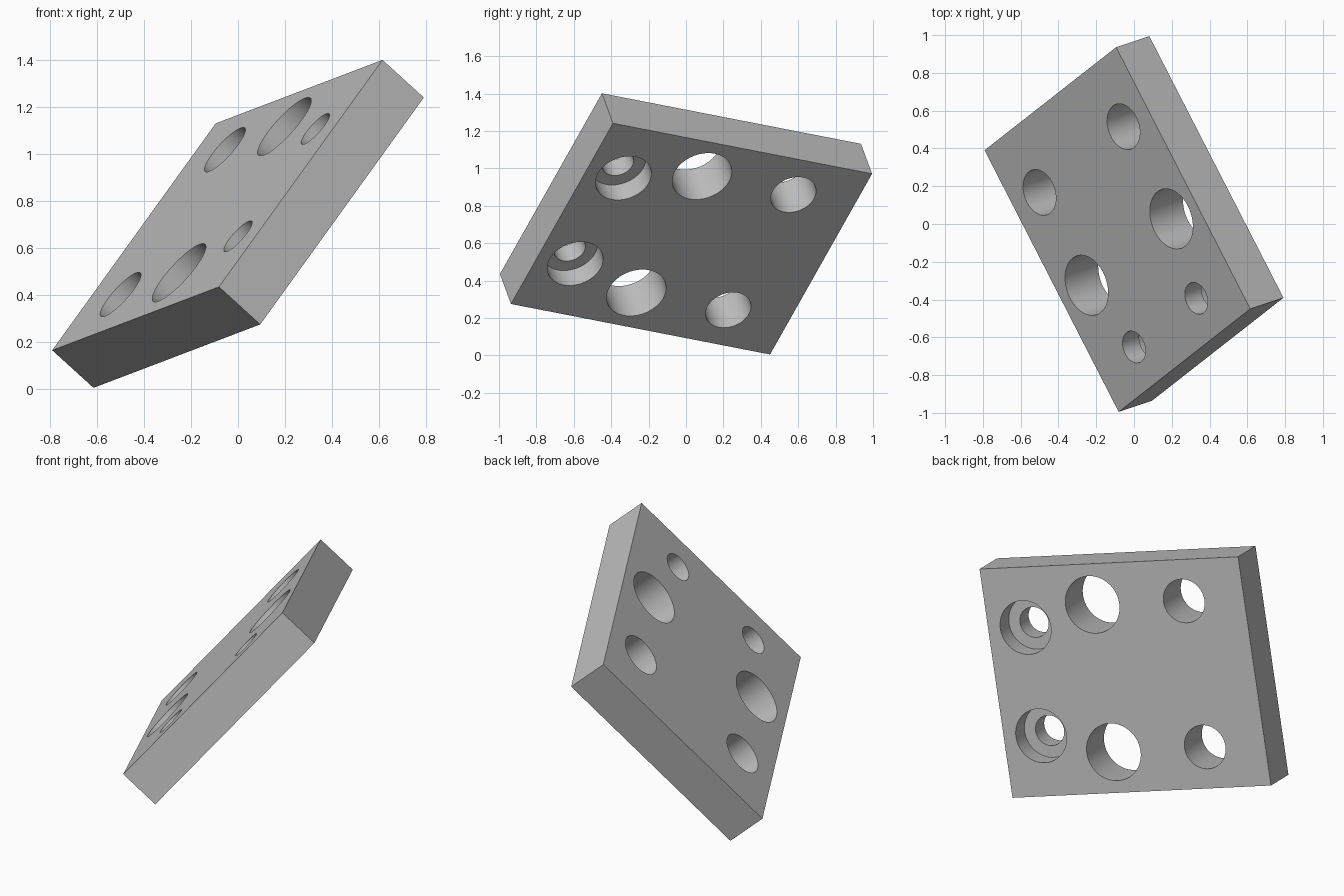
import bpy
from mathutils import Matrix, Vector

cube = bpy.data.objects.get("Cube")
if cube:
    bpy.data.objects.remove(cube, do_unlink=True)

LENGTH, WIDTH, THICK = 1.58, 1.31, 0.245

# One plain grey metal
grey = bpy.data.materials.new("plain grey")
grey.use_nodes = True
colour = (0.52, 0.52, 0.52, 1)
grey.diffuse_color = colour
grey.node_tree.nodes["Principled BSDF"].inputs["Base Color"].default_value = colour

# Flat rectangular plate
bpy.ops.mesh.primitive_cube_add(size=1)
plate = bpy.context.object
plate.name = "drilled_plate"
plate.scale = (LENGTH, WIDTH, THICK)
bpy.ops.object.transform_apply(location=False, rotation=False, scale=True)
plate.data.materials.append(grey)


def drill(x, y, radius, bottom=-THICK, top=THICK):
    """Cut a round hole through the plate between two local heights."""
    bpy.ops.mesh.primitive_cylinder_add(
        vertices=64, radius=radius, depth=top - bottom,
        location=(x, y, (top + bottom) / 2))
    cutter = bpy.context.object
    cutter.name = "hole_cutter"
    cutter.hide_render = True
    cutter.data.materials.append(grey)
    cut = plate.modifiers.new("hole", "BOOLEAN")
    cut.operation = "DIFFERENCE"
    cut.solver = "EXACT"
    cut.object = cutter
    bpy.ops.object.select_all(action="DESELECT")
    plate.select_set(True)
    bpy.context.view_layer.objects.active = plate
    bpy.ops.object.modifier_apply(modifier=cut.name)
    bpy.data.objects.remove(cutter, do_unlink=True)


# Mirrored pairs of holes
for side in (-1, 1):
    drill(-0.423, side * 0.418, 0.125)            # medium through holes
    drill(0.136, side * 0.422, 0.164)             # large through holes
    drill(0.562, side * 0.31, 0.154, top=0.0)     # counterbores underneath
    drill(0.562, side * 0.31, 0.087)              # screw holes

bpy.ops.object.shade_smooth_by_angle()

# Tilt the plate into place
along = Vector((0.71, -1.385, 0.27)).normalized()
normal = Vector((-0.175, -0.06, 0.16))
normal = (normal - along * normal.dot(along)).normalized()
across = normal.cross(along)
turn = Matrix((along, across, normal)).transposed().to_4x4()
plate.matrix_world = Matrix.Translation((0, 0, 0.703)) @ turn
